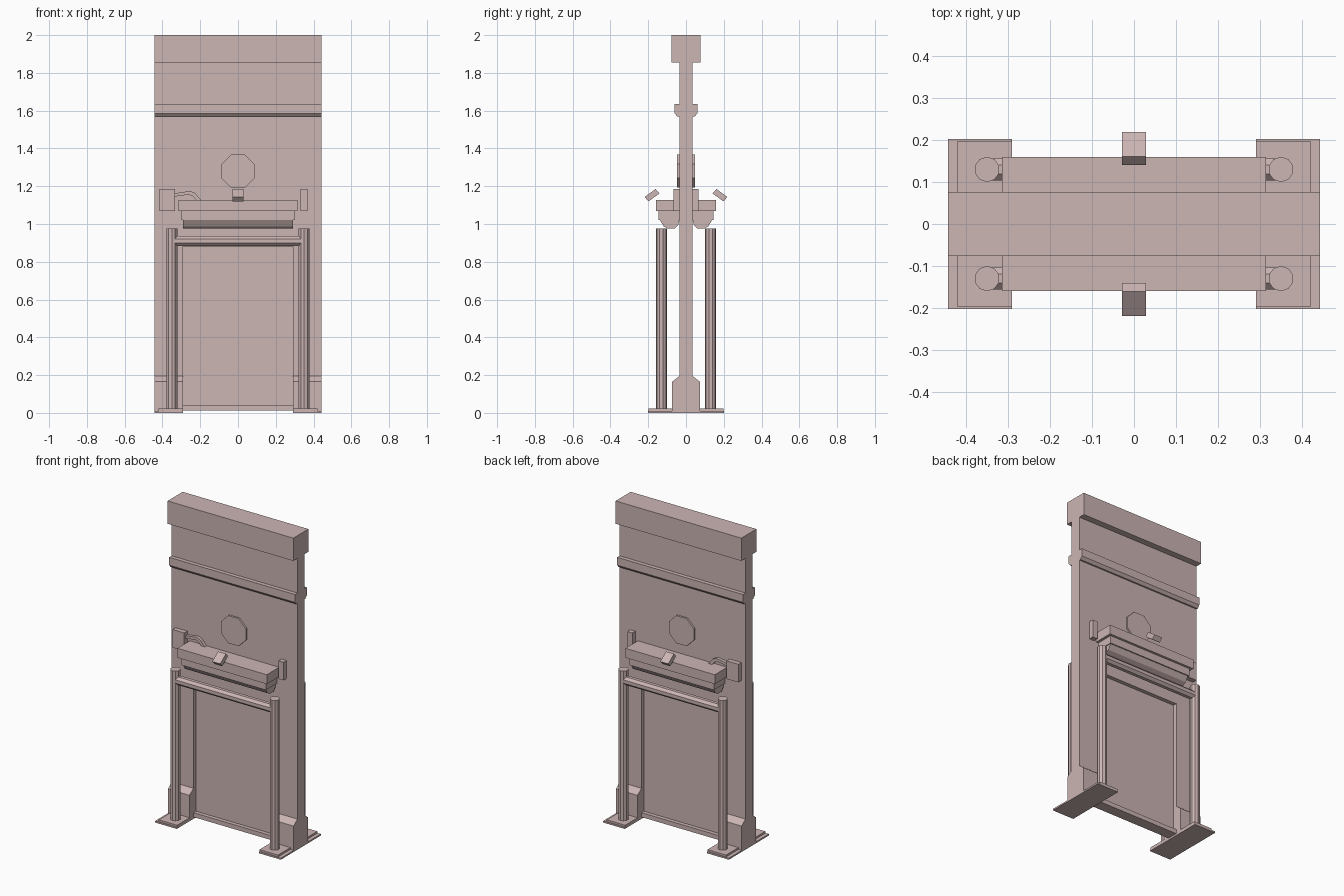
import bpy, bmesh, math
from mathutils import Matrix, Vector

cube = bpy.data.objects.get("Cube")
if cube:
    bpy.data.objects.remove(cube, do_unlink=True)

mat = bpy.data.materials.new("dusty pink")
mat.use_nodes = True
color = (0.60, 0.465, 0.455, 1)
mat.diffuse_color = color
mat.node_tree.nodes["Principled BSDF"].inputs["Base Color"].default_value = color


def finish(name, bm):
    bmesh.ops.recalc_face_normals(bm, faces=bm.faces)
    mesh = bpy.data.meshes.new(name)
    bm.to_mesh(mesh)
    bm.free()
    mesh.materials.append(mat)
    obj = bpy.data.objects.new(name, mesh)
    bpy.context.collection.objects.link(obj)
    return obj


def extrude(name, points, offset):
    """Extrude a flat 3D outline along an offset."""
    bm = bmesh.new()
    face = bm.faces.new([bm.verts.new(p) for p in points])
    res = bmesh.ops.extrude_face_region(bm, geom=[face], use_keep_orig=True)
    bmesh.ops.translate(bm, vec=Vector(offset),
                        verts=[v for v in res["geom"] if isinstance(v, bmesh.types.BMVert)])
    return finish(name, bm)


def along_x(name, profile, x0, x1):
    return extrude(name, [(x0, y, z) for y, z in profile], (x1 - x0, 0, 0))


def along_y(name, profile, y0, y1):
    return extrude(name, [(x, y0, z) for x, z in profile], (0, y1 - y0, 0))


def box(name, x0, x1, y0, y1, z0, z1):
    return along_x(name, [(y0, z0), (y1, z0), (y1, z1), (y0, z1)], x0, x1)


def rod(name, sides, radius, length, matrix):
    bm = bmesh.new()
    bmesh.ops.create_cone(bm, cap_ends=True, segments=sides, radius1=radius,
                          radius2=radius, depth=length, matrix=matrix)
    return finish(name, bm)


def both(half):
    """Complete a half profile by mirroring it across y = 0."""
    return half + [(-y, z) for y, z in reversed(half)]


W, T, D = 0.443, 0.035, 0.29   # wall half width, half thickness, doorway half width

# Wall with doorway, recessed panel and sill
along_y("wall", [(-W, 0), (-D, 0), (-D, 0.88), (D, 0.88), (D, 0), (W, 0), (W, 1.86), (-W, 1.86)], -T, T)
box("door_panel", -D, D, -0.01, 0.01, 0.04, 0.88)
box("door_sill", -D, D, -T, T, 0.012, 0.04)

# Top beam and ledge
box("top_beam", -W, W, -0.076, 0.076, 1.855, 2.0)
along_x("ledge", both([(0.045, 1.568), (0.06, 1.585), (0.06, 1.635)]), -W, W)

# Plinths and floor plates on each side
for side, word in ((-1, "right"), (1, "left")):
    along_x(word + "_plinth", both([(0.073, 0), (0.073, 0.165), (T, 0.195)]), side * D, side * W)
    box(word + "_floor_plate", side * D, side * W, -0.202, 0.202, 0, 0.01)

# Fittings repeated on front and back
for s, face in ((-1, "front"), (1, "back")):
    # Barrier posts, pads and rail
    for side, word in ((-1, "right"), (1, "left")):
        tag = face + "_" + word
        box(tag + "_pad", side * D, side * 0.42, s * 0.07, s * 0.198, 0.01, 0.022)
        rod(tag + "_post", 10, 0.03, 0.955, Matrix.Translation((side * 0.35, s * 0.13, 0.4975)))
    turn = Matrix.Rotation(math.pi / 2, 4, "Y") @ Matrix.Rotation(math.pi / 8, 4, "Z")
    rod(face + "_rail", 8, 0.028, 0.68, Matrix.Translation((0, s * 0.13, 0.91)) @ turn)

    # Hood with stepped, rounded underside
    box(face + "_hood", -0.315, 0.315, s * 0.03, s * 0.16, 1.068, 1.128)
    box(face + "_hood_step", -0.298, 0.298, s * 0.03, s * 0.145, 1.02, 1.068)
    curve = [(0.035, 1.02), (0.042, 0.995), (0.062, 0.975), (0.095, 0.975),
             (0.118, 0.988), (0.138, 1.02)]
    along_x(face + "_hood_roller", [(s * y, z) for y, z in curve], -0.292, 0.292)

    # Tilted reader above the hood
    reader = [(0.219, 1.143), (0.161, 1.185), (0.14, 1.162), (0.198, 1.12)]
    along_x(face + "_reader", [(s * y, z) for y, z in reader], -0.028, 0.028)

    # Octagonal disc
    turn = Matrix.Rotation(math.pi / 2, 4, "X") @ Matrix.Rotation(math.pi / 8, 4, "Z")
    rod(face + "_disc", 8, 0.095, 0.02, Matrix.Translation((0, s * 0.037, 1.28)) @ turn)

    # Control boxes and bent conduit
    box(face + "_wide_box", -0.415, -0.333, s * 0.03, s * 0.066, 1.07, 1.185)
    box(face + "_narrow_box", 0.332, 0.367, s * 0.03, s * 0.066, 1.07, 1.185)
    pipe = [(-0.335, 1.162), (-0.255, 1.175), (-0.228, 1.165), (-0.19, 1.12),
            (-0.215, 1.12), (-0.24, 1.148), (-0.262, 1.156), (-0.335, 1.145)]
    along_y(face + "_conduit", pipe, s * 0.03, s * 0.055)
